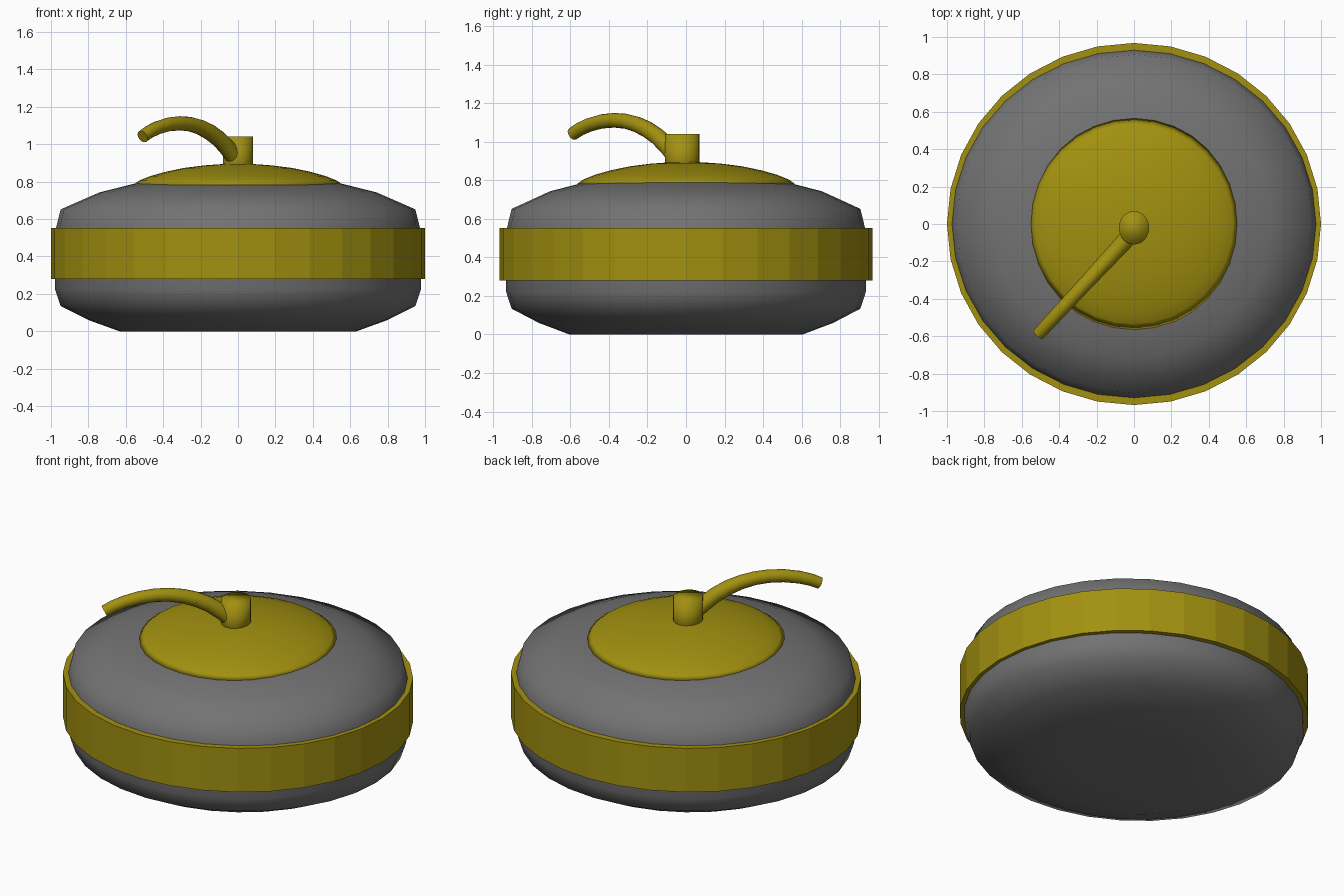
import bpy
import bmesh
import math
from mathutils import Vector

if "Cube" in bpy.data.objects:
    bpy.data.objects.remove(bpy.data.objects["Cube"])

SIDES = 32

gold = bpy.data.materials.new("gold")
gold.diffuse_color = (0.36, 0.28, 0.005, 1)
gold.use_nodes = True
gold.node_tree.nodes["Principled BSDF"].inputs["Base Color"].default_value = gold.diffuse_color
stone = bpy.data.materials.new("dark_grey")
stone.diffuse_color = (0.17, 0.17, 0.17, 1)
stone.use_nodes = True
stone.node_tree.nodes["Principled BSDF"].inputs["Base Color"].default_value = stone.diffuse_color


def finish(name, bm, mat, smooth):
    bmesh.ops.recalc_face_normals(bm, faces=bm.faces)
    mesh = bpy.data.meshes.new(name)
    bm.to_mesh(mesh)
    bm.free()
    for p in mesh.polygons:
        p.use_smooth = smooth
    mesh.materials.append(mat)
    obj = bpy.data.objects.new(name, mesh)
    bpy.context.collection.objects.link(obj)
    return obj


def bridge(bm, a, b):
    n = len(a)
    for i in range(n):
        bm.faces.new((a[i], a[(i + 1) % n], b[(i + 1) % n], b[i]))


def lathe(name, profile, mat, smooth=True, closed=False, cy=0.0):
    """Turn (x radius, y radius, z) points around the upright axis."""
    bm = bmesh.new()
    rings = []
    for rx, ry, z in profile:
        rings.append([bm.verts.new((rx * math.cos(2 * math.pi * i / SIDES),
                                    cy + ry * math.sin(2 * math.pi * i / SIDES), z))
                      for i in range(SIDES)])
    for a, b in zip(rings, rings[1:]):
        bridge(bm, a, b)
    if closed:
        bridge(bm, rings[-1], rings[0])
    else:
        bm.faces.new(rings[0])
        bm.faces.new(rings[-1])
    return finish(name, bm, mat, smooth)


# Stone body, slightly narrower in depth
body = [(0.30, 0), (0.634, 0), (0.80, 0.06), (0.948, 0.134), (0.979, 0.225),
        (0.979, 0.53), (0.948, 0.652), (0.74, 0.743), (0.55, 0.79), (0.28, 0.80)]
lathe("stone_body", [(r, r * 0.955, z) for r, z in body], stone)

# Faceted band around the middle
lathe("band", [(1, 0.968, 0.28), (1, 0.968, 0.553), (0.94, 0.90, 0.553), (0.94, 0.90, 0.28)],
      gold, smooth=False, closed=True)

# Domed cap on top
dome = [(0.562, 0.782), (0.53, 0.805), (0.47, 0.829), (0.39, 0.852),
        (0.29, 0.873), (0.18, 0.887), (0.08, 0.894), (0.02, 0.895)]
lathe("cap", [(r, r * 1.005, z) for r, z in dome], gold)

# Short upright post
lathe("post", [(0.081, 0.089, 0.80), (0.081, 0.089, 1.04)], gold, cy=-0.02)

# Curved handle: round section swept along a diagonal arc (x, z, radius)
path = [(-0.015, 0.925, 0.046), (-0.05, 0.972, 0.046), (-0.10, 1.026, 0.044),
        (-0.15, 1.064, 0.043), (-0.20, 1.090, 0.041), (-0.255, 1.107, 0.039),
        (-0.31, 1.112, 0.038), (-0.37, 1.106, 0.037), (-0.43, 1.088, 0.036),
        (-0.475, 1.066, 0.035), (-0.51, 1.041, 0.034)]
pts = [Vector((x, -0.065 + (x + 0.025) * 1.08, z)) for x, z, _ in path]
side = Vector((1.08, -1, 0)).normalized()
bm = bmesh.new()
rings = []
for i, p in enumerate(pts):
    tangent = (pts[min(i + 1, len(pts) - 1)] - pts[max(i - 1, 0)]).normalized()
    up = tangent.cross(side)
    r = path[i][2]
    rings.append([bm.verts.new(p + r * (math.cos(a) * side + math.sin(a) * up))
                  for a in (2 * math.pi * k / 16 for k in range(16))])
for a, b in zip(rings, rings[1:]):
    bridge(bm, a, b)
bm.faces.new(rings[0])
bm.faces.new(rings[-1])
handle = finish("handle", bm, gold, True)
bpy.context.view_layer.objects.active = handle
handle.select_set(True)
bpy.ops.object.shade_smooth_by_angle(angle=math.radians(40))
